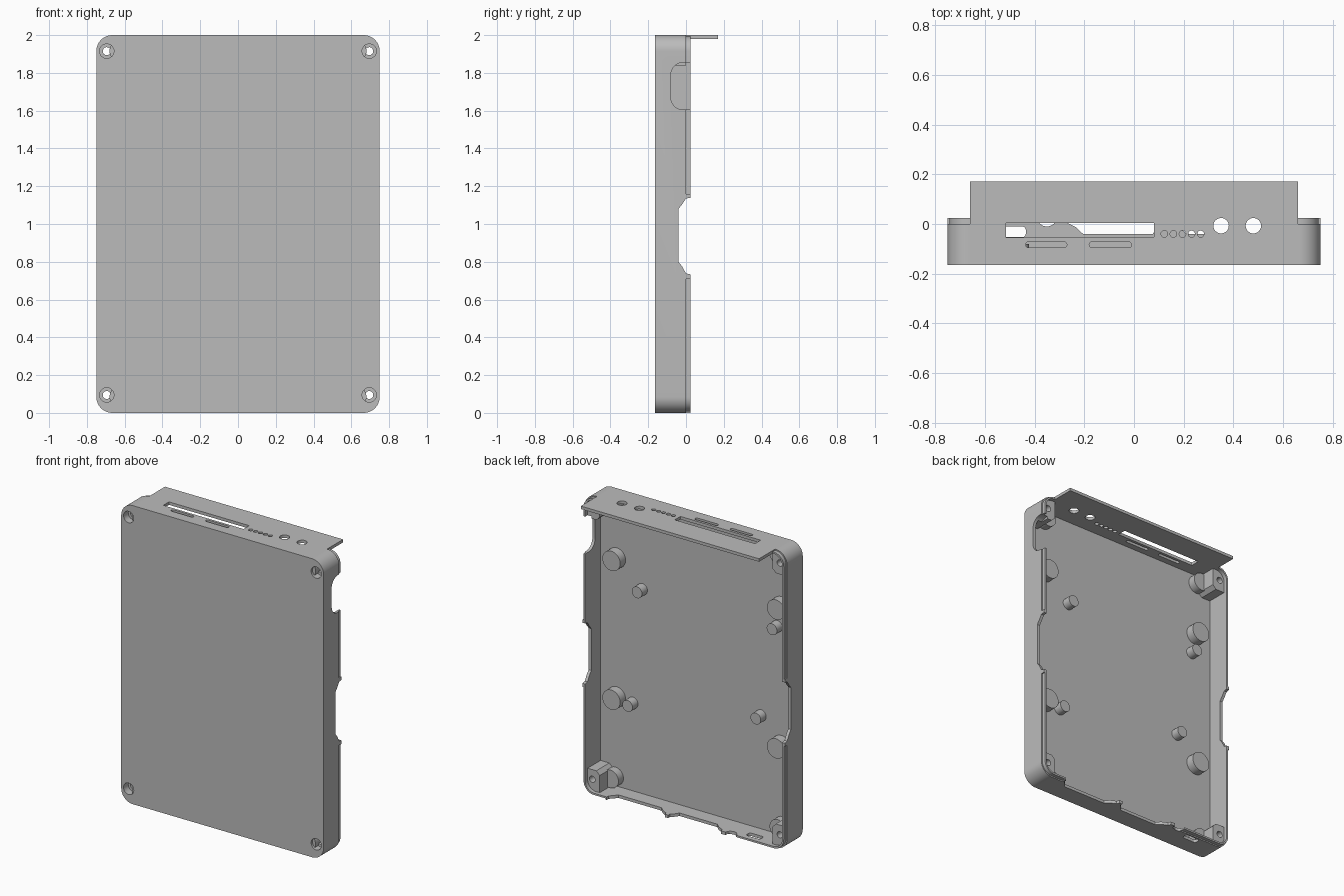
import bpy, bmesh, math

if "Cube" in bpy.data.objects:
    bpy.data.objects.remove(bpy.data.objects["Cube"])

grey = bpy.data.materials.new("plain grey")
grey.diffuse_color = (0.5, 0.5, 0.5, 1)
grey.use_nodes = True
grey.node_tree.nodes["Principled BSDF"].inputs["Base Color"].default_value = grey.diffuse_color


def prism(name, pts, axis, lo, hi):
    """Extrude a 2D outline along an axis; outline is in the other two axes."""
    place = {'x': lambda u, v, d: (d, u, v),
             'y': lambda u, v, d: (u, d, v),
             'z': lambda u, v, d: (u, v, d)}[axis]
    bm = bmesh.new()
    rings = [[bm.verts.new(place(u, v, d)) for u, v in pts] for d in (lo, hi)]
    bm.faces.new(rings[0])
    bm.faces.new(rings[1])
    n = len(pts)
    for i in range(n):
        j = (i + 1) % n
        bm.faces.new((rings[0][i], rings[0][j], rings[1][j], rings[1][i]))
    bmesh.ops.recalc_face_normals(bm, faces=bm.faces[:])
    me = bpy.data.meshes.new(name)
    bm.to_mesh(me)
    bm.free()
    me.materials.append(grey)
    ob = bpy.data.objects.new(name, me)
    bpy.context.collection.objects.link(ob)
    return ob


def rounded(u0, u1, v0, v1, r=0.0, n=8):
    """Rounded rectangle outline."""
    if r <= 0:
        return [(u0, v0), (u1, v0), (u1, v1), (u0, v1)]
    pts = []
    for k, (cu, cv) in enumerate(((u1 - r, v1 - r), (u0 + r, v1 - r),
                                  (u0 + r, v0 + r), (u1 - r, v0 + r))):
        for i in range(n + 1):
            a = math.pi / 2 * (k + i / n)
            pts.append((cu + r * math.cos(a), cv + r * math.sin(a)))
    return pts


def circle(cu, cv, r, n=32):
    return [(cu + r * math.cos(2 * math.pi * i / n),
             cv + r * math.sin(2 * math.pi * i / n)) for i in range(n)]


def combine(target, tool, op):
    """Apply a boolean and remove the tool."""
    tool.hide_render = True
    m = target.modifiers.new("bool", 'BOOLEAN')
    m.object, m.operation, m.solver = tool, op, 'EXACT'
    dg = bpy.context.evaluated_depsgraph_get()
    me = bpy.data.meshes.new_from_object(target.evaluated_get(dg))
    target.modifiers.clear()
    target.data = me
    bpy.data.objects.remove(tool)


# Tray: outer body, inset lip, hollow inside
case = prism("enclosure_tray", rounded(-.75, .75, 0, 2, .085, 12), 'y', -.165, 0)


def add(pts, axis, lo, hi):
    combine(case, prism("add", pts, axis, lo, hi), 'UNION')


def cut(pts, axis, lo, hi):
    combine(case, prism("cutter", pts, axis, lo, hi), 'DIFFERENCE')


add(rounded(-.742, .742, .008, 1.992, .077, 12), 'y', -.1, .025)
cut(rounded(-.73, .73, .02, 1.98, .065, 12), 'y', -.138, .1)

# Tall connector panel along the top
add(rounded(-.66, .66, 1.98, 2), 'y', -.15, .17)

# Corner screw posts
post = [(.735, .16), (.665, .16), (.64, .135), (.64, .012), (.69, .012), (.735, .06)]
for sx in (-1, 1):
    for top in (False, True):
        add([(sx * x, 2 - z if top else z) for x, z in post], 'y', -.15, -.001)

# Full-thickness tabs beside the notches
for x0, x1 in ((-.75, -.731), (.731, .75)):
    for z0, z1 in ((.71, .745), (1.125, 1.16)):
        add(rounded(x0, x1, z0, z1), 'y', -.05, .025)
for x0, x1 in ((.09, .15), (-.31, -.26), (.55, .58)):
    add(rounded(x0, x1, 0, .019), 'y', -.05, .025)

# Notches in both side walls and the big cutout on the right wall
cut([(.04, .73), (0, .738), (-.02, .775), (-.04, .80), (-.04, 1.08),
     (-.02, 1.105), (0, 1.135), (.04, 1.142)], 'x', -.8, .8)
cut(rounded(-.08, .2, 1.605, 1.855, .065), 'x', .70, .8)

# Notches, round dip and slot in the bottom wall
for x0, x1 in ((-.285, .115), (.13, .57)):
    cut([(x0, .04), (x0 + .015, .005), (x0 + .05, -.012), (x0 + .08, -.04),
         (x1 - .04, -.04), (x1 - .02, -.012), (x1, .005), (x1, .04)], 'z', -.05, .05)
cut(circle(-.35, .03, .04), 'z', -.05, .05)
cut(rounded(-.54, -.435, -.053, -.01, .015), 'z', -.05, .05)

# Openings in the connector panel
cut(rounded(-.515, .08, -.055, .005, .004, 3), 'z', 1.95, 2.05)
for x0, x1 in ((-.435, -.27), (-.18, -.01)):
    cut(rounded(x0, x1, -.095, -.072, .011), 'z', 1.95, 2.05)
for i in range(5):
    cut(circle(.122 + i * .0365, -.04, .0135, 20), 'z', 1.95, 2.05)
for x in (.35, .48):
    cut(circle(x, -.007, .031), 'z', 1.95, 2.05)

# Screw holes with counterbores on the front
for x in (-.695, .695):
    for z in (.095, 1.915):
        cut(circle(x, z, .021), 'y', -.3, .1)
        cut(circle(x, z, .038), 'y', -.3, -.115)

# Standoffs on the floor
parts = [case]
for x, z, r in ((.61, 1.55, .066), (.61, .62, .066), (-.61, 1.55, .066), (-.61, .62, .066),
                (.42, 1.39, .038), (.49, .61, .038), (-.58, 1.41, .038), (-.46, .78, .038)):
    kind = "large_standoff" if r > .05 else "small_standoff"
    parts.append(prism(kind, circle(x, z, r), 'y', -.15, -.08))

# Low pads beside the corner posts
for x in (-.62, .62):
    for z in (.085, 1.915):
        parts.append(prism("corner_pad", circle(x, z, .06), 'y', -.15, -.085))

for ob in parts:
    bpy.ops.object.select_all(action='DESELECT')
    ob.select_set(True)
    bpy.context.view_layer.objects.active = ob
    bpy.ops.object.shade_smooth_by_angle(angle=math.radians(30))
